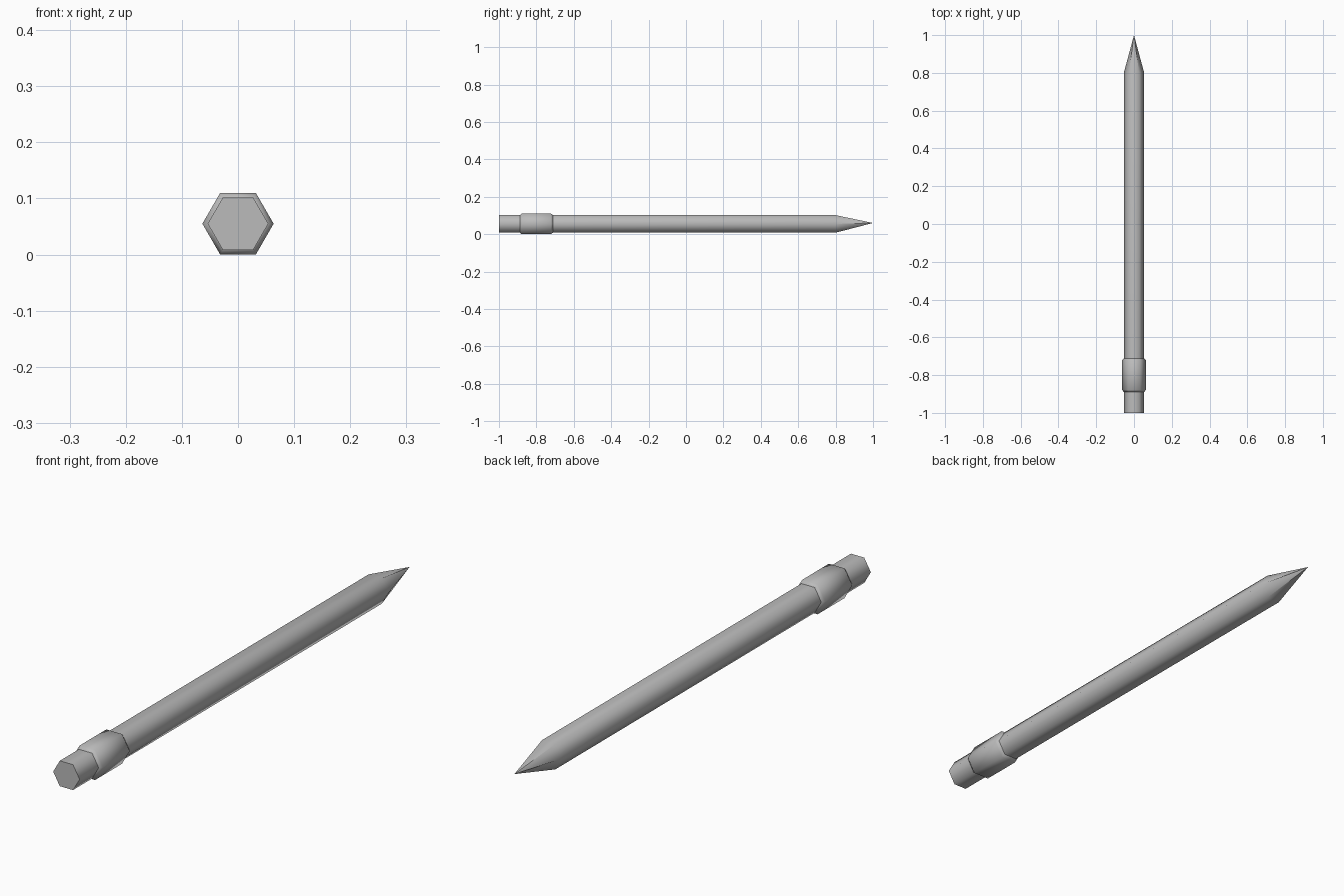
import bpy, math

cube = bpy.data.objects.get("Cube")
if cube:
    bpy.data.objects.remove(cube, do_unlink=True)

grey = bpy.data.materials.new("plain grey")
grey.use_nodes = True
colour = (0.5, 0.5, 0.5, 1)
grey.diffuse_color = colour
grey.node_tree.nodes["Principled BSDF"].inputs["Base Color"].default_value = colour

CENTRE_Z = 0.055
SHAFT_R, COLLAR_R = 0.054, 0.0635
POINT_Y = 0.80


def hexagon(y, radius):
    """Six points around the long axis, with flats on top and underneath."""
    return [(radius * math.cos(math.radians(60 * i)), y,
             CENTRE_Z + radius * math.sin(math.radians(60 * i))) for i in range(6)]


def finish(name, verts, faces):
    mesh = bpy.data.meshes.new(name)
    mesh.from_pydata(verts, [], faces)
    mesh.materials.append(grey)
    obj = bpy.data.objects.new(name, mesh)
    bpy.context.collection.objects.link(obj)
    bpy.ops.object.select_all(action='DESELECT')
    obj.select_set(True)
    bpy.context.view_layer.objects.active = obj
    bpy.ops.object.shade_smooth_by_angle(angle=math.radians(70))


def loft(profile):
    """Hexagonal rings joined by quads, the first ring capped."""
    verts, faces = [], [tuple(range(6))]
    for y, radius in profile:
        verts += hexagon(y, radius)
    for r in range(0, 6 * (len(profile) - 1), 6):
        for i in range(6):
            j = (i + 1) % 6
            faces.append((r + i, r + 6 + i, r + 6 + j, r + j))
    return verts, faces


# Shaft, with a sharpened point whose facets are creased inwards
verts, faces = loft([(-1, SHAFT_R), (POINT_Y, SHAFT_R)])
base = len(verts) - 6
tip = len(verts)
verts.append((0, 1, 0.06))
for i in range(6):
    a, b = base + i, base + (i + 1) % 6
    mid = [(verts[a][k] + verts[b][k]) / 2 for k in range(3)]
    # Each crease starts along its facet and sinks towards the axis
    t, sink = 0.6, 0.75
    crease = [mid[k] + (verts[tip][k] - mid[k]) * t for k in range(3)]
    crease[0] *= sink
    crease[2] = 0.06 + (crease[2] - 0.06) * sink
    c = len(verts)
    verts.append(tuple(crease))
    faces += [(a, c, b), (a, tip, c), (c, tip, b)]
finish("shaft", verts, faces)

# Collar sleeve near the blunt end, with sloping rims
verts, faces = loft([(-0.89, SHAFT_R - 0.001), (-0.878, COLLAR_R),
                     (-0.722, COLLAR_R), (-0.71, SHAFT_R - 0.001)])
faces.append(tuple(reversed(range(len(verts) - 6, len(verts)))))
finish("collar", verts, faces)
